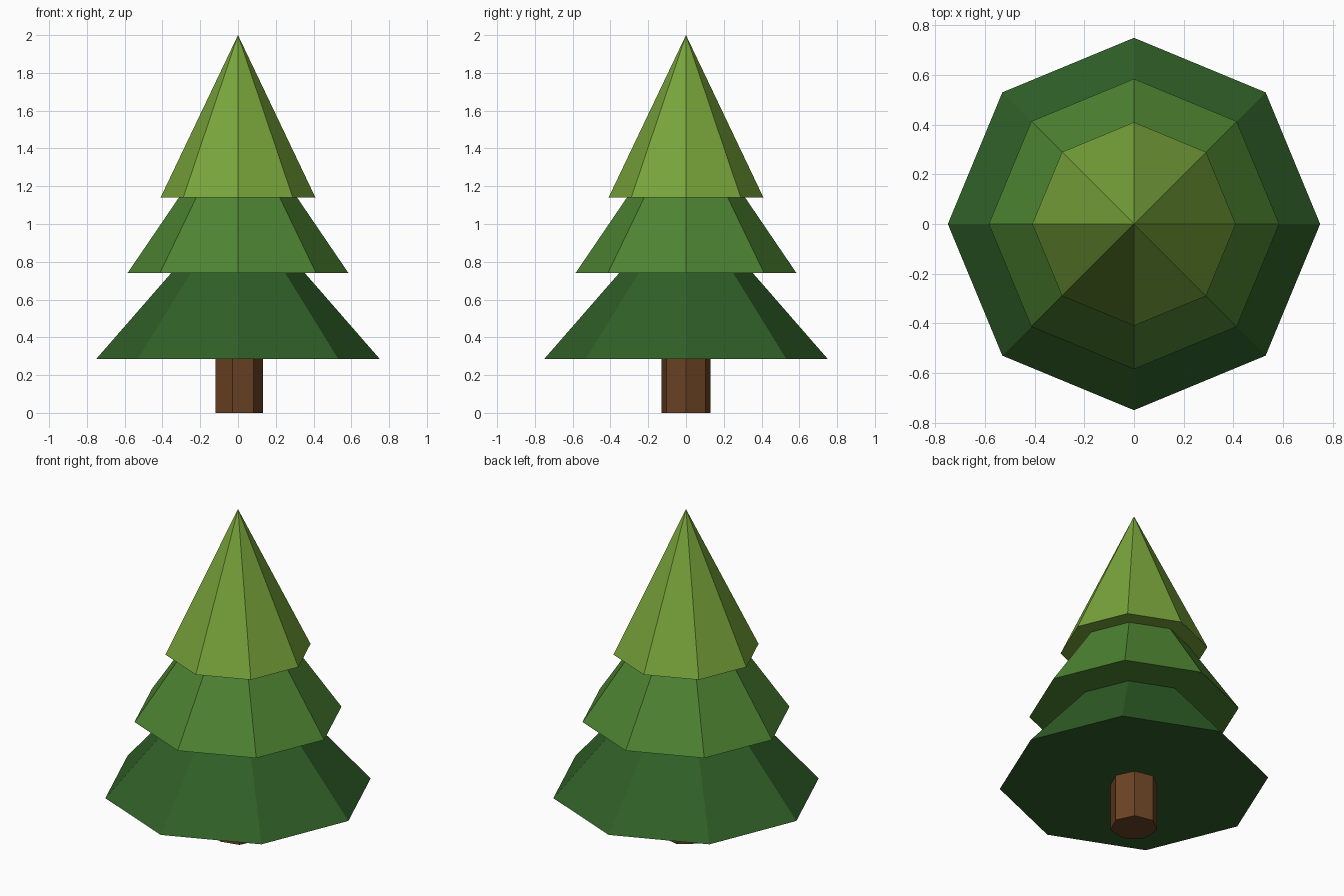
import bpy
import math

if "Cube" in bpy.data.objects:
    bpy.data.objects.remove(bpy.data.objects["Cube"])


def srgb(r, g, b):
    """Turn 0-255 display values into a linear colour."""
    def lin(c):
        c /= 255
        return c / 12.92 if c <= 0.04045 else ((c + 0.055) / 1.055) ** 2.4
    return (lin(r), lin(g), lin(b), 1.0)


def cone(name, sides, r_bottom, r_top, z, height, colour):
    """Flat-shaded, closed cone or prism with one corner pointing along +x."""
    bpy.ops.mesh.primitive_cone_add(vertices=sides, radius1=r_bottom, radius2=r_top,
                                    depth=height, location=(0, 0, z + height / 2),
                                    rotation=(0, 0, -math.pi / 2))
    obj = bpy.context.object
    obj.name = name
    bpy.ops.object.transform_apply(location=True, rotation=True, scale=True)
    # Blender starts the ring on +y, so the -90 degree turn puts a corner on +x
    mat = bpy.data.materials.new(name + "_colour")
    mat.diffuse_color = colour
    mat.use_nodes = True
    mat.node_tree.nodes["Principled BSDF"].inputs["Base Color"].default_value = mat.diffuse_color
    obj.data.materials.append(mat)
    return obj


# Seven-sided trunk
cone("trunk", 7, 0.133, 0.133, 0.0, 0.286, srgb(106, 66, 36))

# Three overlapping eight-sided foliage tiers of equal height
TIER_HEIGHT = 0.86
for name, radius, z, colour in (
    ("lower_foliage", 0.75, 0.286, srgb(48, 96, 40)),
    ("middle_foliage", 0.585, 0.74, srgb(78, 132, 50)),
    ("upper_foliage", 0.41, 1.14, srgb(120, 164, 58)),
):
    cone(name, 8, radius, 0.0, z, TIER_HEIGHT, colour)
